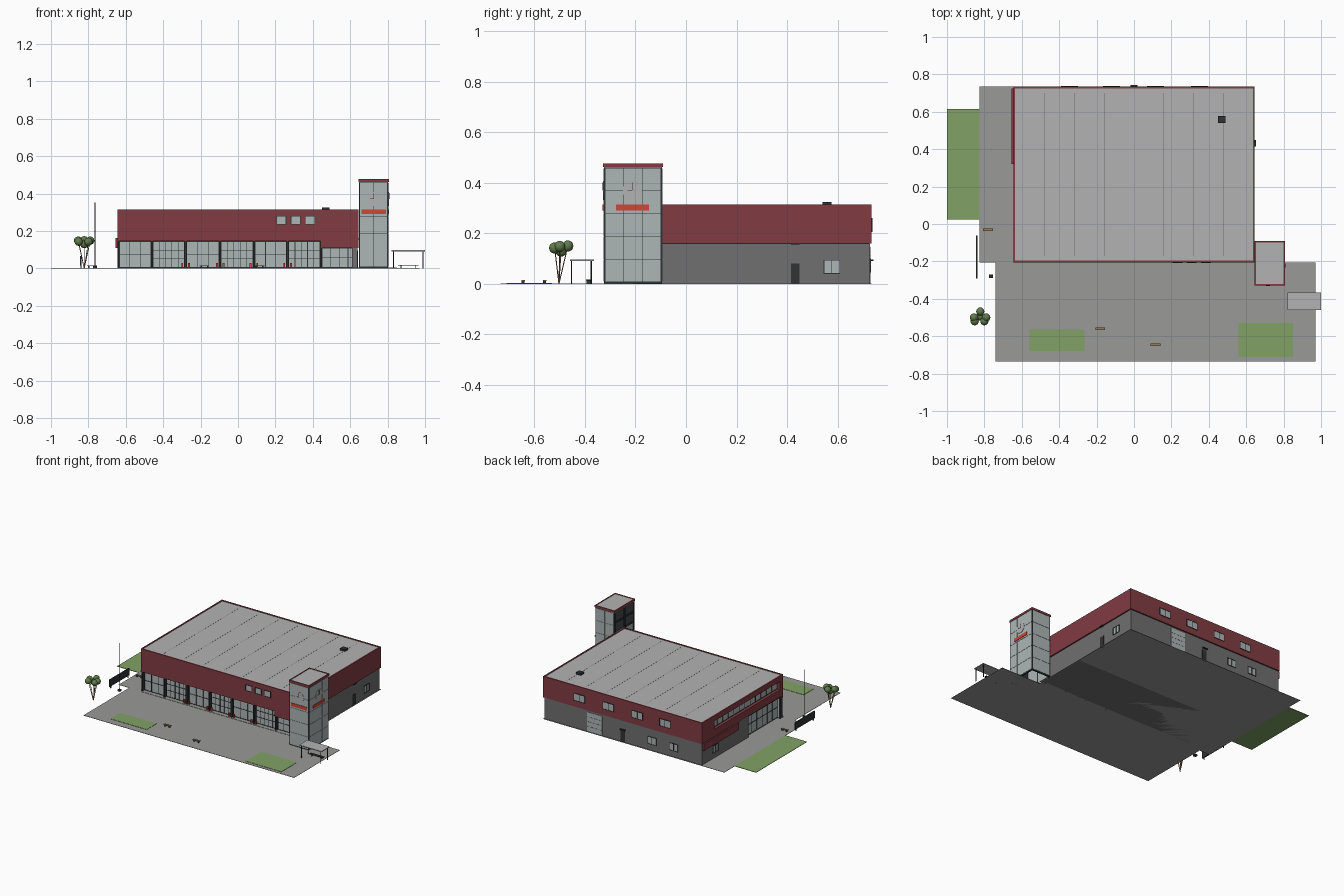
import bpy, bmesh, math
from mathutils import Vector, Matrix


def mat(name, r, g, b):
    m = bpy.data.materials.new(name)
    m.diffuse_color = (r, g, b, 1)
    return m


RED = mat("dark_red", 0.22, 0.045, 0.055)
BRIGHT = mat("bright_red", 0.65, 0.06, 0.04)
WALL = mat("dark_grey", 0.16, 0.16, 0.165)
FRAME = mat("charcoal", 0.03, 0.032, 0.035)
GLASS = mat("pale_glass", 0.42, 0.47, 0.47)
ROOF = mat("light_grey", 0.45, 0.45, 0.45)
PAVE = mat("paving", 0.32, 0.32, 0.31)
GRASS = mat("grass", 0.22, 0.36, 0.13)
LEAF = mat("leaf", 0.12, 0.2, 0.07)
WOOD = mat("wood", 0.3, 0.2, 0.11)


def finish(name, bm, m):
    me = bpy.data.meshes.new(name)
    bm.to_mesh(me)
    bm.free()
    ob = bpy.data.objects.new(name, me)
    bpy.context.collection.objects.link(ob)
    me.materials.append(m)
    return ob


def boxes(name, m, *items):
    """One object made of boxes (x0, x1, y0, y1, z0, z1)."""
    bm = bmesh.new()
    for x0, x1, y0, y1, z0, z1 in items:
        mx = Matrix.Translation(((x0 + x1) / 2, (y0 + y1) / 2, (z0 + z1) / 2))
        bmesh.ops.create_cube(bm, size=1, matrix=mx @ Matrix.Diagonal((x1 - x0, y1 - y0, z1 - z0, 1)))
    return finish(name, bm, m)


def rods(name, m, r, pairs, sides=8):
    """One object made of cylinders between point pairs."""
    bm = bmesh.new()
    for a, b in pairs:
        a, b = Vector(a), Vector(b)
        rot = (b - a).to_track_quat('Z', 'Y').to_matrix().to_4x4()
        bmesh.ops.create_cone(bm, cap_ends=True, segments=sides, radius1=r, radius2=r,
                              depth=(b - a).length, matrix=Matrix.Translation((a + b) / 2) @ rot)
    return finish(name, bm, m)


def on(face, plane, u0, u1, d0, d1, z0, z1):
    """Box on a facade: u along it, d outwards from its plane."""
    s = 1 if face in "right back" else -1
    a, b = sorted((plane + s * d0, plane + s * d1))
    return (u0, u1, a, b, z0, z1) if face in ("front", "back") else (a, b, u0, u1, z0, z1)


def window(name, face, plane, u0, u1, z0, z1, cols=2, rows=1, t=0.003, d=0.004):
    """Glazing with a frame grid."""
    boxes(name + "_glass", GLASS, on(face, plane, u0, u1, -0.003, d * 0.4, z0, z1))
    bars = []
    for i in range(cols + 1):
        u = u0 + (u1 - u0 - t) * i / cols
        bars.append(on(face, plane, u, u + t, -0.003, d, z0, z1))
    for j in range(rows + 1):
        z = z0 + (z1 - z0 - t) * j / rows
        bars.append(on(face, plane, u0, u1, -0.003, d, z, z + t))
    boxes(name + "_frame", FRAME, *bars)


XW, YF, YB = 0.645, -0.205, 0.735

# ground
boxes("plaza", PAVE, (-0.74, 0.97, -0.735, -0.205, 0, 0.002), (-0.825, 0.645, -0.205, YB, 0, 0.002))
boxes("lawns", GRASS, (-1, -0.825, 0.025, 0.615, 0, 0.003), (-0.56, -0.265, -0.68, -0.565, 0.001, 0.004),
      (0.56, 0.85, -0.71, -0.53, 0.001, 0.004))
boxes("front_step", PAVE, (-0.645, 0.645, -0.21, -0.17, 0, 0.004))

# lower storey, recessed at the front and the left glazing
boxes("lower_walls", WALL, (-0.615, 0.638, -0.175, 0.2, 0, 0.157), (-0.64, 0.638, 0.19, 0.728, 0, 0.157),
      (0.61, 0.638, -0.2, -0.17, 0, 0.157))
boxes("shadow_gap", FRAME, (-0.636, 0.636, -0.195, 0.726, 0.15, 0.163))

# red upper storey with a slot for the long window on the left
boxes("upper_storey", RED, (-0.62, XW, YF, YB, 0.16, 0.308), (-XW, -0.62, YF, YB, 0.16, 0.215),
      (-XW, -0.62, YF, YB, 0.275, 0.308), (-XW, -0.62, 0.59, YB, 0.215, 0.275),
      (-XW, -0.62, YF, -0.17, 0.215, 0.275))
boxes("front_fascia", RED, (-XW, 0.44, YF, YF + 0.015, 0.145, 0.162), (0.44, XW, YF, YF + 0.015, 0.108, 0.162))
boxes("left_canopy", RED, (-0.655, -0.63, 0.32, 0.725, 0.11, 0.162))
boxes("parapet", RED, (-XW, XW, YF, YF + 0.01, 0.3, 0.315), (-XW, XW, YB - 0.01, YB, 0.3, 0.315),
      (-XW, -XW + 0.01, YF, YB, 0.3, 0.315), (XW - 0.01, XW, YF, YB, 0.3, 0.315))
boxes("roof", ROOF, (-0.636, 0.636, YF + 0.009, YB - 0.009, 0.3, 0.311))
boxes("roof_seams", WALL, *[(x - 0.001, x + 0.001, -0.17, 0.7, 0.31, 0.3115)
                            for x in (-0.48, -0.32, -0.16, 0, 0.16, 0.32, 0.48)])
boxes("roof_hatch", FRAME, (0.45, 0.49, 0.54, 0.577, 0.31, 0.325))

# front glazing bays and columns
bays = [-0.64, -0.46, -0.28, -0.095, 0.085, 0.265, 0.445]
for i, (a, b) in enumerate(zip(bays, bays[1:])):
    window(f"shopfront_{i}", "front", -0.175, a + 0.005, b - 0.005, 0.004, 0.145, 5 if i % 2 else 3, 2 + i % 2)
window("entrance", "front", -0.175, 0.45, 0.635, 0.004, 0.108, 4, 2)
boxes("front_columns", FRAME, *[(x - 0.005, x + 0.005, -0.2, -0.17, 0, 0.15) for x in bays])
boxes("red_bins", BRIGHT, *[(x + s * 0.018 - 0.005, x + s * 0.018 + 0.005, -0.2, -0.19, 0.004, 0.028)
                            for x in bays[2:6] for s in (-1, 1)])

# upper front windows
for i, x in enumerate((0.205, 0.282, 0.358)):
    window(f"front_upper_window_{i}", "front", YF, x, x + 0.053, 0.235, 0.28, 1)

# left side
window("left_strip_window", "left", -0.62, -0.17, 0.59, 0.215, 0.275, 12)
window("left_shopfront", "left", -0.62, -0.175, 0.19, 0.004, 0.157, 6, 2)
window("left_window", "left", -0.64, 0.54, 0.605, 0.04, 0.095)

# back side
for i, x in enumerate((0.35, 0.115, -0.12, -0.345)):
    window(f"back_upper_window_{i}", "back", YB, x - 0.045, x + 0.045, 0.205, 0.26)
for i, x in enumerate((-0.235, -0.41)):
    window(f"back_lower_window_{i}", "back", 0.728, x - 0.035, x + 0.035, 0.045, 0.1)
boxes("loading_door", GLASS, (0.17, 0.29, 0.72, 0.731, 0.005, 0.145))
boxes("loading_door_ribs", WALL, *[(0.17, 0.29, 0.72, 0.732, z, z + 0.002) for z in (0.04, 0.075, 0.11)])
boxes("back_door", FRAME, (-0.015, 0.02, 0.72, 0.731, 0, 0.08))
boxes("door_lamps", FRAME, (-0.02, 0.02, 0.72, 0.742, 0.09, 0.096), (0.63, 0.652, 0.415, 0.45, 0.155, 0.16))

# right side
window("right_window", "right", 0.638, 0.545, 0.61, 0.04, 0.095)
boxes("right_door", FRAME, (0.63, 0.641, 0.415, 0.45, 0, 0.08))

# tower: dark backing, pale panels, open on the inner side
TX0, TX1, TY0, TY1 = 0.647, 0.803, -0.325, -0.095
boxes("tower_shell", FRAME, (TX0, TX1, TY0, TY0 + 0.008, 0, 0.46), (TX0, TX1, TY1 - 0.008, TY1, 0, 0.46),
      (TX1 - 0.008, TX1, TY0, TY1, 0, 0.46))


def panels(name, face, plane, u0, u1, cols):
    w, h = (u1 - u0) / cols, 0.45 / 5
    boxes(name, GLASS, *[on(face, plane, u0 + w * i + 0.0008, u0 + w * (i + 1) - 0.0008, -0.002, 0.002,
                            0.008 + h * j + 0.0008, 0.008 + h * (j + 1) - 0.0008)
                         for i in range(cols) for j in range(5)])


panels("tower_front_panels", "front", TY0, TX0 + 0.005, TX1 - 0.005, 2)
panels("tower_back_panels", "back", TY1, TX0 + 0.005, TX1 - 0.005, 2)
panels("tower_right_panels", "right", TX1, TY0 + 0.005, TY1 - 0.005, 3)
boxes("tower_inner_frame", FRAME, *[(TX0, TX0 + 0.01, y, y + 0.01, 0, 0.46) for y in (TY0, -0.22, TY1 - 0.01)],
      *[(TX0, TX0 + 0.01, TY0, TY1, z, z + 0.008) for z in (0.15, 0.305, 0.38)])
boxes("tower_lower_inner_wall", GLASS, (TX0 + 0.002, TX0 + 0.007, TY0 + 0.004, TY1, 0.005, 0.31))
boxes("tower_roof", ROOF, (TX0, TX1, TY0, TY1, 0.455, 0.474))
boxes("tower_cap", RED, (TX0 - 0.003, TX1 + 0.003, TY0 - 0.003, TY0 + 0.004, 0.462, 0.477),
      (TX0 - 0.003, TX1 + 0.003, TY1 - 0.004, TY1 + 0.003, 0.462, 0.477),
      (TX0 - 0.003, TX0 + 0.004, TY0, TY1, 0.462, 0.477), (TX1 - 0.004, TX1 + 0.003, TY0, TY1, 0.462, 0.477))
boxes("tower_sign_bars", BRIGHT, (0.66, 0.79, TY0 - 0.005, TY0, 0.29, 0.314), (TX1, TX1 + 0.005, -0.278, -0.147, 0.29, 0.314))

# clocks
CZ = 0.37
rods("clock_faces", ROOF, 0.038, [((0.725, TY0, CZ), (0.725, TY0 - 0.004, CZ)),
                                  ((TX1, -0.212, CZ), (TX1 + 0.004, -0.212, CZ))], 32)
boxes("clock_hands", FRAME, (0.724, 0.7265, TY0 - 0.006, TY0 - 0.004, CZ, CZ + 0.032),
      (0.705, 0.725, TY0 - 0.006, TY0 - 0.004, CZ, CZ + 0.002),
      (TX1 + 0.004, TX1 + 0.006, -0.213, -0.211, CZ, CZ + 0.032),
      (TX1 + 0.004, TX1 + 0.006, -0.232, -0.212, CZ, CZ + 0.002))

# shelter with a bench
boxes("shelter_roof", ROOF, (0.82, 1, -0.46, -0.365, 0.091, 0.097))
rods("shelter_posts", FRAME, 0.0025, [((x, y, 0), (x, y, 0.092)) for x in (0.832, 0.99) for y in (-0.453, -0.375)])
boxes("shelter_bench", FRAME, (0.855, 0.965, -0.395, -0.375, 0.014, 0.018),
      *[(x, x + 0.004, -0.393, -0.377, 0, 0.015) for x in (0.87, 0.946)])

# plaza benches
for i, (x, y) in enumerate(((-0.18, -0.56), (0.115, -0.645), (-0.78, -0.03))):
    boxes(f"bench_{i}", WOOD, (x - 0.026, x + 0.026, y - 0.007, y + 0.007, 0.012, 0.016))
    boxes(f"bench_{i}_legs", FRAME, *[(x + s - 0.004, x + s + 0.004, y - 0.006, y + 0.006, 0.001, 0.012)
                                      for s in (-0.017, 0.017)])

# flagpole and side board
rods("flagpole", FRAME, 0.0022, [((-0.765, -0.28, 0), (-0.765, -0.28, 0.352))])
boxes("flagpole_base", FRAME, (-0.775, -0.755, -0.29, -0.27, 0, 0.012))
boxes("notice_board", FRAME, (-0.844, -0.836, -0.292, -0.062, 0.015, 0.066),
      *[(-0.843, -0.837, y, y + 0.006, 0, 0.02) for y in (-0.28, -0.08)])

# tree
crowns = [(-0.855, -0.5, 0.148), (-0.79, -0.5, 0.148), (-0.822, -0.468, 0.15), (-0.822, -0.495, 0.13),
          (-0.852, -0.52, 0.142), (-0.8, -0.52, 0.142)]
bm = bmesh.new()
for c in crowns:
    bmesh.ops.create_uvsphere(bm, u_segments=16, v_segments=10, radius=0.022, matrix=Matrix.Translation(c))
for f in bm.faces:
    f.smooth = True
finish("tree_crown", bm, LEAF)
rods("tree_branches", WOOD, 0.002, [((-0.822, -0.503, 0), c) for c in crowns], 6)
